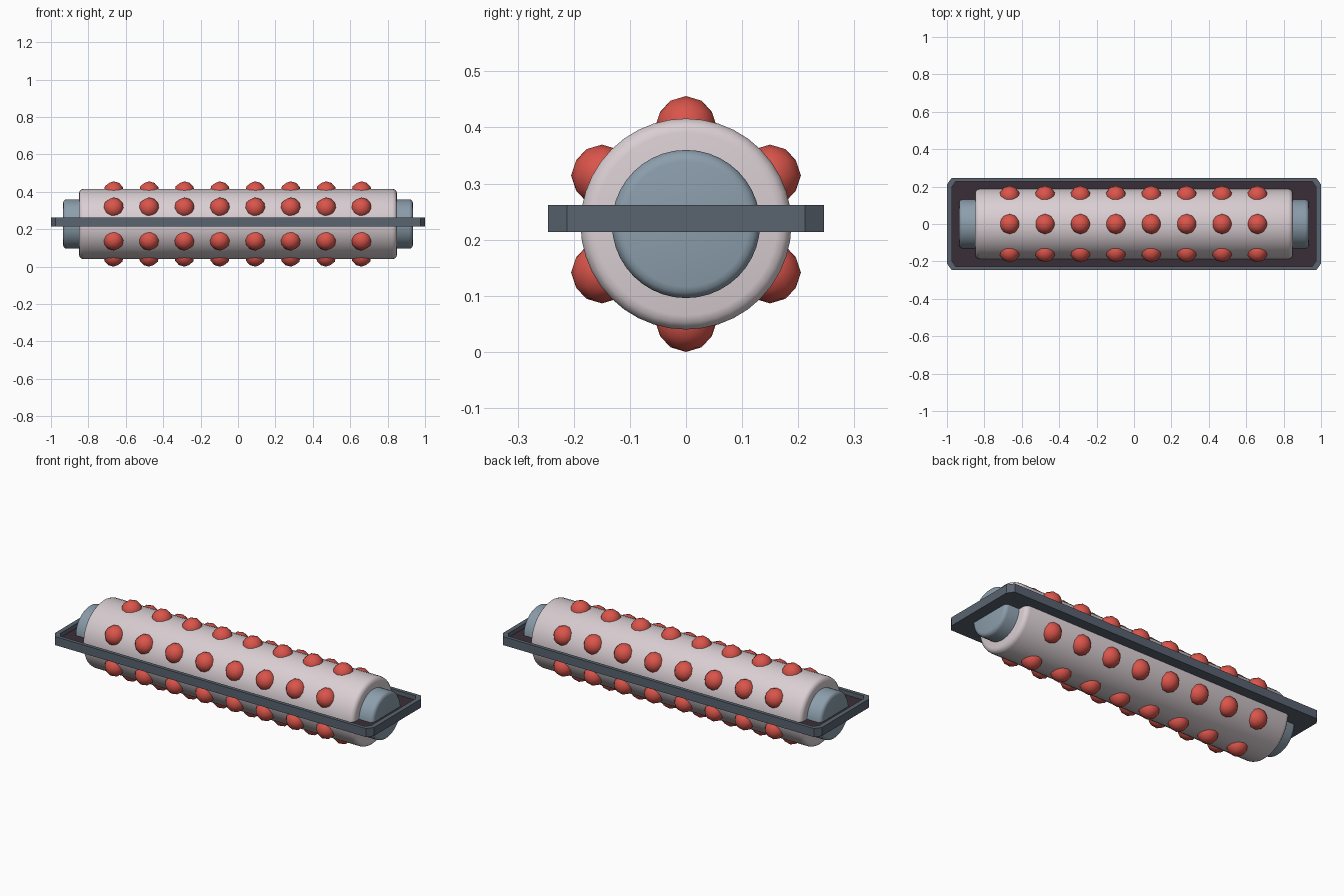
import bpy, bmesh, math

if "Cube" in bpy.data.objects:
    bpy.data.objects.remove(bpy.data.objects["Cube"])

ZC = 0.228  # roller axis height


def material(name, rgb):
    m = bpy.data.materials.new(name)
    m.diffuse_color = (*rgb, 1)
    m.use_nodes = True
    m.node_tree.nodes["Principled BSDF"].inputs["Base Color"].default_value = m.diffuse_color
    return m


PALE = material("pale pink grey", (0.70, 0.62, 0.65))
RED = material("red", (0.70, 0.09, 0.07))
BLUE = material("blue grey", (0.26, 0.34, 0.41))
SLATE = material("slate", (0.10, 0.125, 0.16))
DARK = material("dark plum", (0.042, 0.028, 0.038))


def cylinder(name, radius, length, bevel, mat):
    bpy.ops.mesh.primitive_cylinder_add(vertices=40, radius=radius, depth=length,
                                        location=(0, 0, ZC), rotation=(0, math.pi / 2, 0))
    o = bpy.context.object
    o.name = name
    o.data.materials.append(mat)
    bm = bmesh.new()
    bm.from_mesh(o.data)
    rim = [e for e in bm.edges if any(len(f.verts) > 4 for f in e.link_faces)]
    bmesh.ops.bevel(bm, geom=rim, offset=bevel, segments=3, profile=0.5, affect='EDGES')
    bm.to_mesh(o.data)
    bm.free()
    bpy.ops.object.shade_smooth_by_angle(angle=math.radians(40))


# roller body and the axle that sticks out at both ends
cylinder("roller", 0.188, 1.70, 0.025, PALE)
cylinder("axle", 0.132, 1.87, 0.02, BLUE)

# studs: six rows of eight round the roller
bm = bmesh.new()
for row in range(6):
    a = math.radians(30 + 60 * row)
    for i in range(8):
        ball = bmesh.ops.create_icosphere(bm, subdivisions=2, radius=0.055)
        bmesh.ops.translate(bm, verts=ball["verts"],
                            vec=(-0.665 + 0.1893 * i, 0.173 * math.cos(a), ZC + 0.173 * math.sin(a)))
for f in bm.faces:
    f.smooth = True
me = bpy.data.meshes.new("studs")
bm.to_mesh(me)
bm.free()
me.materials.append(RED)
bpy.context.collection.objects.link(bpy.data.objects.new("studs", me))


def outline(hx, hy, cx, cy):
    """Rectangle with cut corners."""
    return [(hx, -hy + cy), (hx, hy - cy), (hx - cx, hy), (-hx + cx, hy),
            (-hx, hy - cy), (-hx, -hy + cy), (-hx + cx, -hy), (hx - cx, -hy)]


# tray: cut-corner plate with a rim and a sunken dark floor
bm = bmesh.new()
outer = outline(1.0, 0.246, 0.025, 0.034)
inner = outline(0.974, 0.226, 0.02, 0.028)
loops = [[bm.verts.new((x, y, z)) for x, y in pts]
         for pts, z in ((outer, 0.214), (outer, 0.262), (inner, 0.262), (inner, 0.238))]
bm.faces.new(loops[0][::-1])
for lo, hi in zip(loops, loops[1:]):
    for i in range(8):
        j = (i + 1) % 8
        bm.faces.new((lo[i], lo[j], hi[j], hi[i]))
bm.faces.new(loops[3]).material_index = 1
bmesh.ops.recalc_face_normals(bm, faces=bm.faces)
me = bpy.data.meshes.new("tray")
bm.to_mesh(me)
bm.free()
me.materials.append(SLATE)
me.materials.append(DARK)
bpy.context.collection.objects.link(bpy.data.objects.new("tray", me))
